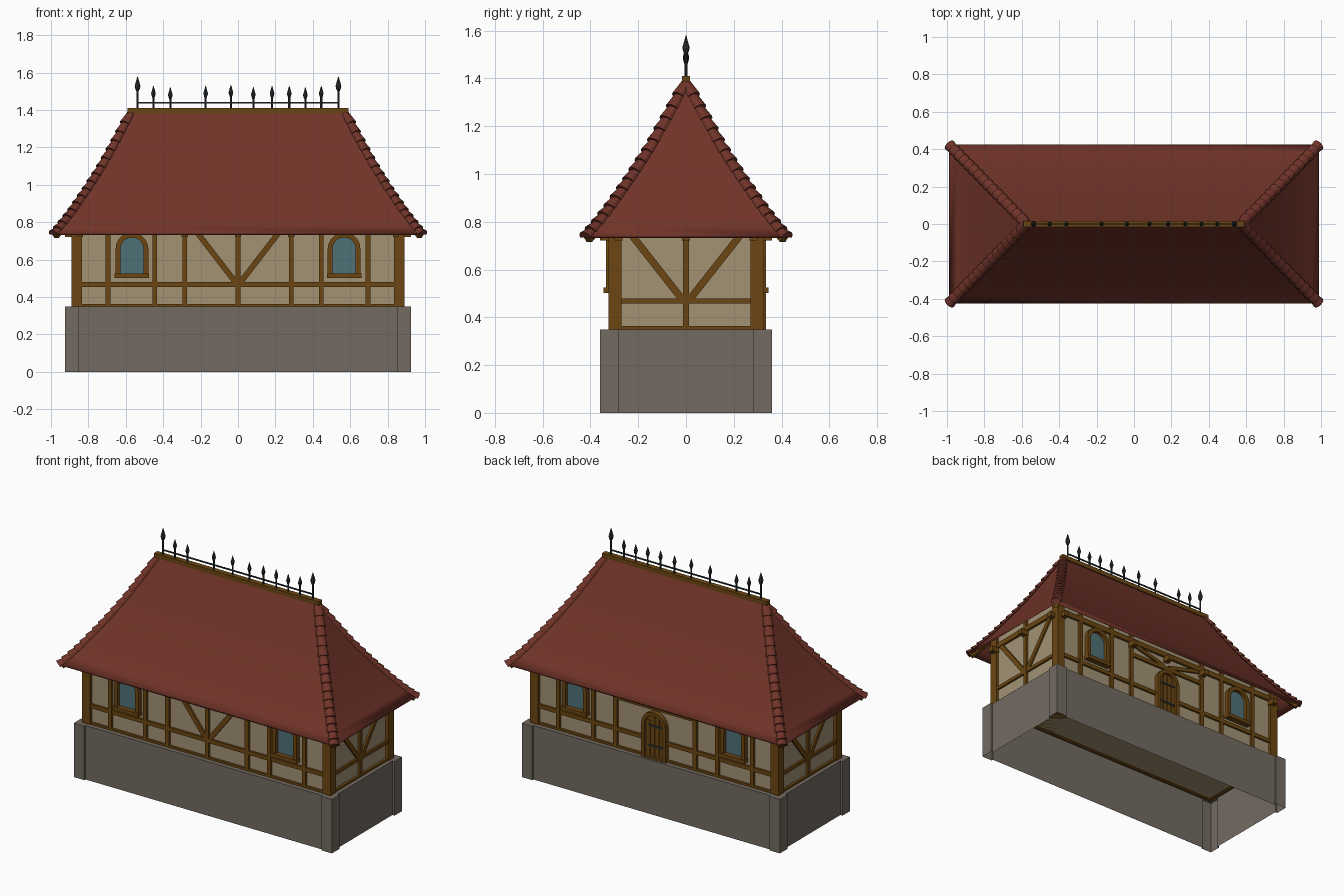
import bpy, bmesh, math
from mathutils import Vector as V

if "Cube" in bpy.data.objects:
    bpy.data.objects.remove(bpy.data.objects["Cube"])


def mat(name, *c):
    m = bpy.data.materials.new(name)
    m.diffuse_color = (*c, 1)
    m.use_nodes = True
    m.node_tree.nodes["Principled BSDF"].inputs["Base Color"].default_value = m.diffuse_color
    return m


ROOF = mat("roof_red", 0.165, 0.034, 0.022)
WOOD = mat("timber_brown", 0.150, 0.062, 0.006)
PLASTER = mat("plaster_cream", 0.36, 0.29, 0.175)
STONE = mat("stone_grey", 0.170, 0.147, 0.120)
GLASS = mat("window_blue", 0.080, 0.165, 0.185)
IRON = mat("dark_iron", 0.026, 0.031, 0.033)


def mesh(name, verts, faces, m):
    bm = bmesh.new()
    vs = [bm.verts.new(v) for v in verts]
    for f in faces:
        bm.faces.new([vs[i] for i in f])
    bmesh.ops.recalc_face_normals(bm, faces=bm.faces)
    me = bpy.data.meshes.new(name)
    bm.to_mesh(me)
    bm.free()
    me.materials.append(m)
    ob = bpy.data.objects.new(name, me)
    bpy.context.collection.objects.link(ob)
    return ob


def prism(name, a, b, m, caps=(True, True)):
    """Two matching rings joined into a solid."""
    n = len(a)
    faces = [(i, (i + 1) % n, n + (i + 1) % n, n + i) for i in range(n)]
    if caps[0]:
        faces.append(list(range(n))[::-1])
    if caps[1]:
        faces.append(list(range(n, 2 * n)))
    return mesh(name, list(a) + list(b), faces, m)


def bar(name, p, q, n, w, d, m=WOOD):
    """Rectangular beam p-q; d is its depth along n, w its width."""
    p, q, n = V(p), V(q), V(n)
    s = (q - p).normalized().cross(n).normalized() * w / 2
    u = s.cross(q - p).normalized() * d / 2
    c = [s + u, u - s, -s - u, s - u]
    return prism(name, [p + k for k in c], [q + k for k in c], m)


def box(name, x0, x1, y0, y1, z0, z1, m):
    r = [(x0, y0), (x1, y0), (x1, y1), (x0, y1)]
    return prism(name, [(x, y, z0) for x, y in r], [(x, y, z1) for x, y in r], m)


# stone base with corner piers, open underneath
outline = []
quad = [(0.91, 0.28), (0.925, 0.28), (0.925, 0.36), (0.85, 0.36), (0.85, 0.348)]
for sx, sy in ((1, 1), (-1, 1), (-1, -1), (1, -1)):
    outline += [(x * sx, y * sy) for x, y in (quad if sx * sy > 0 else quad[::-1])]
prism("stone_base", [(x, y, 0) for x, y in outline], [(x, y, 0.35) for x, y in outline],
      STONE, (False, True))
mesh("floor", [(sx * .9, sy * .338, 0.345) for sx, sy in ((1, 1), (-1, 1), (-1, -1), (1, -1))],
     [(0, 1, 2, 3)], WOOD)

# plaster walls
WX, WY = 0.87, 0.305
box("plaster_walls", -WX, WX, -WY, WY, 0.345, 0.85, PLASTER)


def wall(side, u, z, d=0.0):
    return {"front": V((u, -WY - d, z)), "back": V((u, WY + d, z)),
            "right": V((WX + d, u, z)), "left": V((-WX - d, u, z))}[side]


def beam(side, name, a, b, w=0.026, d=0.03):
    n = wall(side, 0, 0, 1) - wall(side, 0, 0)
    bar(side + "_" + name, wall(side, *a), wall(side, *b), n, w, d)


def tail(side, u):
    n = wall(side, 0, 0, 1) - wall(side, 0, 0)
    p = wall(side, u, 0.738)
    bar(side + "_rafter_tail", p, p + n * 0.055, (0, 0, 1), 0.034, 0.034)


# corner posts
for sx in (-1, 1):
    for sy in (-1, 1):
        x, y = sx * 0.862, sy * 0.297
        box("corner_post", x - .028, x + .028, y - .028, y + .028, 0.35, 0.83, WOOD)

# long walls
for side in ("front", "back"):
    for u in (-0.695, -0.445, -0.285, 0.285, 0.445, 0.695):
        beam(side, "post", (u, 0.35), (u, 0.83))
    beam(side, "sill", (-.85, 0.356), (.85, 0.356), 0.014)
    beam(side, "top_plate", (-.86, 0.77), (.86, 0.77), 0.034)
    for u in (-0.845, -0.285, 0, 0.285, 0.845):
        tail(side, u)
beam("front", "rail", (-.85, 0.468), (.85, 0.468), 0.026, 0.026)
beam("front", "centre_post", (0, 0.35), (0, 0.83))
for s in (-1, 1):
    beam("front", "brace", (s * .005, 0.468), (s * .23, 0.76), 0.03, 0.024)
    beam("back", "rail", (s * .85, 0.468), (s * .085, 0.468), 0.026, 0.026)
    beam("back", "brace", (s * .275, 0.755), (s * .02, 0.69), 0.024, 0.024)
beam("back", "lintel", (-.285, 0.675), (.285, 0.675), 0.026, 0.026)

# end walls
for side in ("left", "right"):
    beam(side, "centre_post", (0, 0.35), (0, 0.83))
    beam(side, "sill", (-.29, 0.356), (.29, 0.356), 0.014)
    beam(side, "rail", (-.29, 0.468), (.29, 0.468), 0.022, 0.026)
    beam(side, "top_plate", (-.3, 0.77), (.3, 0.77), 0.034)
    for s in (-1, 1):
        beam(side, "brace", (s * .01, 0.468), (s * .24, 0.76), 0.03, 0.024)
    for u in (-0.282, 0, 0.282):
        tail(side, u)


# arched windows and door
def arch(w, z0, z1, n=10):
    r = w / 2
    return [(r, z0)] + [(r * math.cos(math.pi * i / n), z1 - r + r * math.sin(math.pi * i / n))
                        for i in range(n + 1)] + [(-r, z0)]


def opening(side, name, u, outer, inner, fill, d=0.03):
    o, i = arch(*outer), arch(*inner)
    loops = [(o, 0), (o, d), (i, d), (i, 0)]
    n = len(o)
    verts = [wall(side, u + x, z, k) for ring, k in loops for x, z in ring]
    faces = [(r * n + j, r * n + (j + 1) % n, (r + 1) * n + (j + 1) % n, (r + 1) * n + j)
             for r in range(3) for j in range(n)]
    mesh(f"{side}_{name}_frame", verts, faces, WOOD)
    prism(f"{side}_{name}_panel", [wall(side, u + x, z, 0) for x, z in i],
          [wall(side, u + x, z, 0.008) for x, z in i], fill)


for side in ("front", "back"):
    for u in (-0.567, 0.567):
        opening(side, "window", u, (0.175, 0.51, 0.745), (0.125, 0.525, 0.718), GLASS)
        beam(side, "window_sill", (u - .092, 0.513), (u + .092, 0.513), 0.024, 0.08)
opening("back", "door", 0, (0.175, 0.35, 0.655), (0.13, 0.352, 0.632), WOOD)
for k in range(4):
    u = -0.0487 + k * 0.0325
    top = 0.567 + math.sqrt(max(0, .065 ** 2 - (abs(u) + .012) ** 2))
    beam("back", "door_plank", (u, 0.355), (u, top), 0.028, 0.028)
for z in (0.43, 0.56):
    bar("door_hinge", wall("back", -0.06, z, .015), wall("back", 0.045, z, .015),
        (0, 1, 0), 0.012, 0.008, IRON)

# flared hip roof
PROFILE = [(0, 1.388), (0.15, 1.268), (0.35, 1.118), (0.55, 0.988), (0.75, 0.868),
           (0.9, 0.788), (1, 0.742)]


def roof_z(t):
    for (a, za), (b, zb) in zip(PROFILE, PROFILE[1:]):
        if t <= b:
            return za + (zb - za) * (t - a) / (b - a)
    return PROFILE[-1][1]


def hip(t, sx, sy):
    return V((sx * (0.58 + 0.41 * t), sy * (0.006 + 0.419 * t), roof_z(t)))


CORNERS = ((1, 1), (-1, 1), (-1, -1), (1, -1))
rv = [hip(t, *c) for t, _ in PROFILE for c in CORNERS]
rf = [(r * 4 + j, r * 4 + (j + 1) % 4, r * 4 + 4 + (j + 1) % 4, r * 4 + 4 + j)
      for r in range(len(PROFILE) - 1) for j in range(4)]
roof = mesh("roof", rv, rf + [(0, 1, 2, 3)], ROOF)
sol = roof.modifiers.new("thickness", "SOLIDIFY")
sol.thickness = 0.014
sol.offset = -1
bpy.context.view_layer.objects.active = roof
roof.select_set(True)
bpy.ops.object.shade_smooth_by_angle(angle=math.radians(25))

# overlapping half-round hip tiles and hip rafters
N = 16
for sx, sy in CORNERS:
    for k in range(N):
        a, b = hip(k / N, sx, sy), hip(min(1, (k + 1.15) / N), sx, sy)
        ax = (b - a).normalized()
        side = ax.cross(V((0, 0, 1))).normalized()
        up = side.cross(ax)
        half = [(math.cos(math.pi * i / 6), math.sin(math.pi * i / 6)) for i in range(7)]
        prism("hip_tile", [a + side * c * .024 + up * (s * .018 - .012) for c, s in half],
              [b + side * c * .032 + up * (s * .030 - .010) for c, s in half], ROOF)
    bar("hip_rafter", hip(0.68, sx, sy) - V((0, 0, .035)), hip(0.97, sx, sy) - V((0, 0, .028)),
        (0, 0, 1), 0.032, 0.034)

# ridge beam with iron cresting
box("ridge_beam", -0.59, 0.59, -0.017, 0.017, 1.382, 1.41, WOOD)
bar("cresting_rail", (-0.54, 0, 1.438), (0.54, 0, 1.438), (0, 0, 1), 0.007, 0.008, IRON)


def lathe(name, x, prof, m, n=8):
    verts = [(x + r * math.cos(2 * math.pi * i / n), r * math.sin(2 * math.pi * i / n), z)
             for r, z in prof for i in range(n)]
    faces = [(k * n + i, k * n + (i + 1) % n, (k + 1) * n + (i + 1) % n, (k + 1) * n + i)
             for k in range(len(prof) - 1) for i in range(n)]
    mesh(name, verts, faces, m)


for x, top in ((-.537, 1.58), (-.452, 1.53), (-.362, 1.522), (-.173, 1.53), (-.038, 1.535),
               (.082, 1.524), (.182, 1.53), (.274, 1.53), (.36, 1.522), (.445, 1.53), (.537, 1.58)):
    k = 1.25 if top > 1.55 else 1
    lathe("cresting_spear", x, [(.0055, 1.40), (.0055, top - .065 * k), (.009 * k, top - .055 * k),
                                (.0125 * k, top - .042 * k), (.001, top)], IRON)
